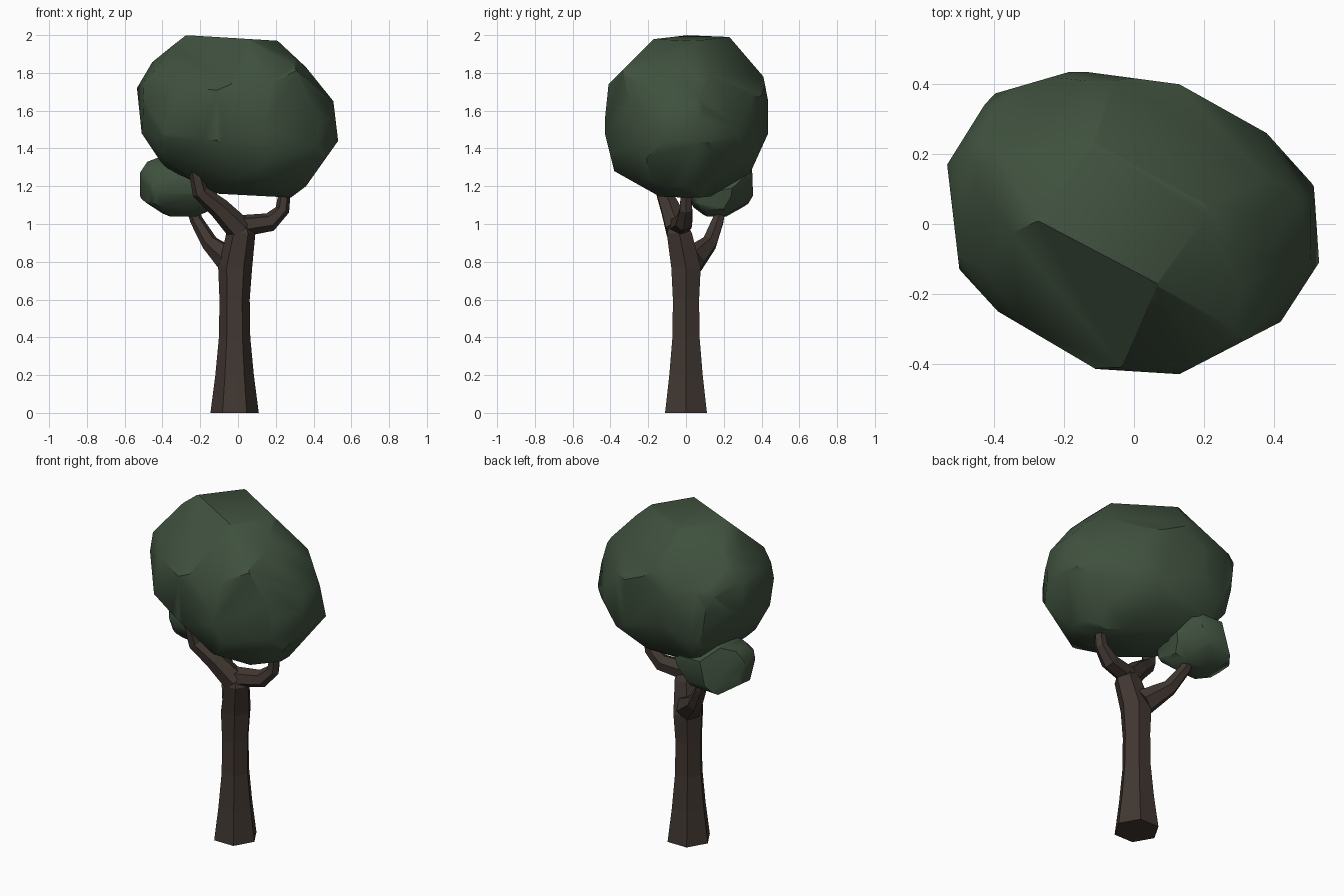
import bpy, bmesh, math
from mathutils import Vector, Matrix

if "Cube" in bpy.data.objects:
    bpy.data.objects.remove(bpy.data.objects["Cube"])


def material(name, rgb):
    m = bpy.data.materials.new(name)
    m.diffuse_color = (*rgb, 1)
    m.use_nodes = True
    m.node_tree.nodes["Principled BSDF"].inputs["Base Color"].default_value = m.diffuse_color
    return m


LEAF = material("leaf_green", (0.05, 0.082, 0.048))
BARK = material("bark_brown", (0.052, 0.038, 0.031))


def add_object(name, bm, mat):
    bmesh.ops.recalc_face_normals(bm, faces=bm.faces)
    me = bpy.data.meshes.new(name)
    bm.to_mesh(me)
    bm.free()
    me.materials.append(mat)
    ob = bpy.data.objects.new(name, me)
    bpy.context.collection.objects.link(ob)
    return ob


def hex_tube(name, stations, level=False):
    """Six-sided tapering tube through (x, y, z, radius) stations."""
    pts = [Vector(s[:3]) for s in stations]
    bm = bmesh.new()
    rings = []
    for i, (p, s) in enumerate(zip(pts, stations)):
        t = pts[min(i + 1, len(pts) - 1)] - pts[max(i - 1, 0)]
        q = Vector((0, 0, 1)).rotation_difference(Vector((0, 0, 1)) if level else t)
        rings.append([bm.verts.new(p + q @ Vector((s[3] * math.cos(a), s[3] * math.sin(a), 0)))
                      for a in (k * math.pi / 3 for k in range(6))])
    for a, b in zip(rings, rings[1:]):
        for k in range(6):
            bm.faces.new((a[k], a[(k + 1) % 6], b[(k + 1) % 6], b[k]))
    bm.faces.new(rings[0][::-1])
    bm.faces.new(rings[-1])
    return add_object(name, bm, BARK)


def hull(coords):
    bm = bmesh.new()
    for c in coords:
        bm.verts.new(c)
    bmesh.ops.remove_doubles(bm, verts=bm.verts, dist=0.002)
    bmesh.ops.convex_hull(bm, input=bm.verts)
    bmesh.ops.delete(bm, geom=[v for v in bm.verts if not v.link_faces], context='VERTS')
    return bm


# Directions an outline is drawn in: (right, up)
X, Y, Z = Vector((1, 0, 0)), Vector((0, 1, 0)), Vector((0, 0, 1))
FRONT, SIDE, TOP = (X, Z), (Y, Z), (X, Y)


def slanted(turn, tilt):
    a, e = math.radians(turn), math.radians(tilt)
    r = Vector((math.cos(a), math.sin(a), 0))
    back = Vector((-math.sin(a), math.cos(a), 0))
    return r, back * math.sin(e) + Z * math.cos(e)


SLANT_A, SLANT_B, SLANT_C = slanted(35, 25), slanted(215, 25), slanted(140, -30)


def outline_planes(axes, pts, origin=(0, 0), unit=1):
    """Planes through the edges of a convex outline, facing outward.
    With unit given, points are counted in units from origin, about height 1."""
    r, u = axes
    base = Vector((0, 0)) if unit == 1 else Vector((0, u.z))
    pts = [base + (Vector(p) - Vector(origin)) / unit for p in pts]
    mid = sum(pts, Vector((0, 0))) / len(pts)
    for p, q in zip(pts, pts[1:] + pts[:1]):
        n = Vector((q.y - p.y, p.x - q.x)).normalized()
        if n.dot(p - mid) < 0:
            n = -n
        yield r * p.x + u * p.y, r * n.x + u * n.y


def foliage(name, centre, size, planes, detail):
    """Ellipsoid chipped into broad facets by cutting planes."""
    bm = bmesh.new()
    bmesh.ops.create_icosphere(bm, subdivisions=detail, radius=1,
                               matrix=Matrix.LocRotScale(Vector(centre), None, Vector(size)))
    for co, no in planes:
        bmesh.ops.bisect_plane(bm, geom=bm.verts[:] + bm.edges[:] + bm.faces[:],
                               plane_co=co, plane_no=no, clear_outer=True)
        coords = [v.co.copy() for v in bm.verts]
        bm.free()
        bm = hull(coords)
    bmesh.ops.dissolve_limit(bm, angle_limit=math.radians(2), verts=bm.verts, edges=bm.edges)
    ob = add_object(name, bm, LEAF)
    bpy.ops.object.select_all(action='DESELECT')
    ob.select_set(True)
    bpy.context.view_layer.objects.active = ob
    bpy.ops.object.shade_smooth_by_angle(angle=math.radians(40))


# Trunk
hex_tube("trunk", [(-.018, 0, 0, .128), (-.018, 0, .2, .102), (-.018, 0, .4, .083),
                   (-.018, 0, .6, .08), (-.015, 0, .77, .09), (.015, -.035, .95, .077),
                   (.012, -.04, 1.02, .04)], level=True)

# Branches
hex_tube("left_branch", [(.01, -.045, .97, .07), (-.1, -.085, 1.085, .056),
                         (-.2, -.12, 1.17, .044), (-.23, -.14, 1.3, .034)])
hex_tube("right_branch", [(.02, -.035, .99, .058), (.17, -.01, 1.01, .05),
                          (.235, 0, 1.075, .038), (.255, 0, 1.22, .028)])
hex_tube("back_branch", [(-.045, .035, .81, .075), (-.15, .125, .9, .045),
                         (-.22, .17, 1.02, .034), (-.26, .19, 1.13, .03)])

# Main crown: outlines from the straight and slanted directions
front = [(-.28, 2.0), (.21, 1.97), (.36, 1.83), (.505, 1.65), (.53, 1.44), (.36, 1.2),
         (.28, 1.14), (-.1, 1.16), (-.39, 1.30), (-.51, 1.48), (-.535, 1.72), (-.44, 1.88)]
side = [(-.17, 1.98), (0, 2.0), (.23, 1.99), (.41, 1.78), (.435, 1.65), (.435, 1.48),
        (.34, 1.27), (.12, 1.14), (-.13, 1.14), (-.38, 1.28), (-.435, 1.5), (-.41, 1.74)]
top = [(.13, .40), (.38, .26), (.515, .11), (.53, -.11), (.42, -.28), (.13, -.43),
       (-.11, -.415), (-.39, -.25), (-.5, -.13), (-.535, .17), (-.41, .37), (-.17, .44)]
# slanted outlines, (right, up) in 1/182 units from the axis at height 1
slant_a = [(-88, 121), (-85, 140), (-55, 169), (-41, 177), (7, 183), (70, 123), (82, 86),
           (88, 56), (47, 11), (12, 7), (-24, 17), (-66, 58), (-84, 78)]
slant_b = [(-90, 91), (-78, 132), (-38, 167), (8, 175), (78, 125), (85, 110), (88, 94),
           (84, 67), (68, 40), (48, 18), (4, 9), (-37, 22), (-70, 46), (-85, 75)]
slant_c = [(-93, 73), (-89, 102), (-84, 121), (-64, 143), (-25, 169), (44, 165), (100, 113),
           (97, 82), (91, 58), (56, 27), (20, 15), (-15, 15), (-61, 24)]
top_planes = list(outline_planes(TOP, top))
foliage("main_crown", (0, 0, 1.57), (.62, .505, .50),
        [*outline_planes(FRONT, front), *outline_planes(SIDE, side), *top_planes,
         *outline_planes(SLANT_A, slant_a, unit=182), *outline_planes(SLANT_B, slant_b, unit=182),
         *outline_planes(SLANT_C, slant_c, unit=182)], 3)

# Small lower crown
small_front = [(-.40, 1.36), (-.48, 1.33), (-.52, 1.27), (-.52, 1.15), (-.49, 1.09),
               (-.36, 1.04), (-.22, 1.04), (-.13, 1.08), (-.1, 1.2), (-.22, 1.36)]
small_side = [(0, 1.16), (.05, 1.07), (.12, 1.035), (.25, 1.035), (.31, 1.075),
              (.355, 1.15), (.35, 1.29), (.28, 1.36), (.1, 1.36), (.0, 1.27)]
small_b = [(-12, 17), (-2, 25), (48, 40), (69, 40), (69, 12), (64, -8), (32, -23),
           (4, -13), (-8, 4)]
small_c = [(18, 15), (26, 25), (63, 60), (88, 50), (96, 17), (95, 4), (81, -5), (61, -7),
           (46, 0)]
foliage("small_crown", (-.31, .18, 1.2), (.26, .22, .21),
        [*outline_planes(FRONT, small_front), *outline_planes(SIDE, small_side), *top_planes,
         *outline_planes(SLANT_B, small_b, unit=182),
         *outline_planes(SLANT_C, small_c, unit=182)], 2)
